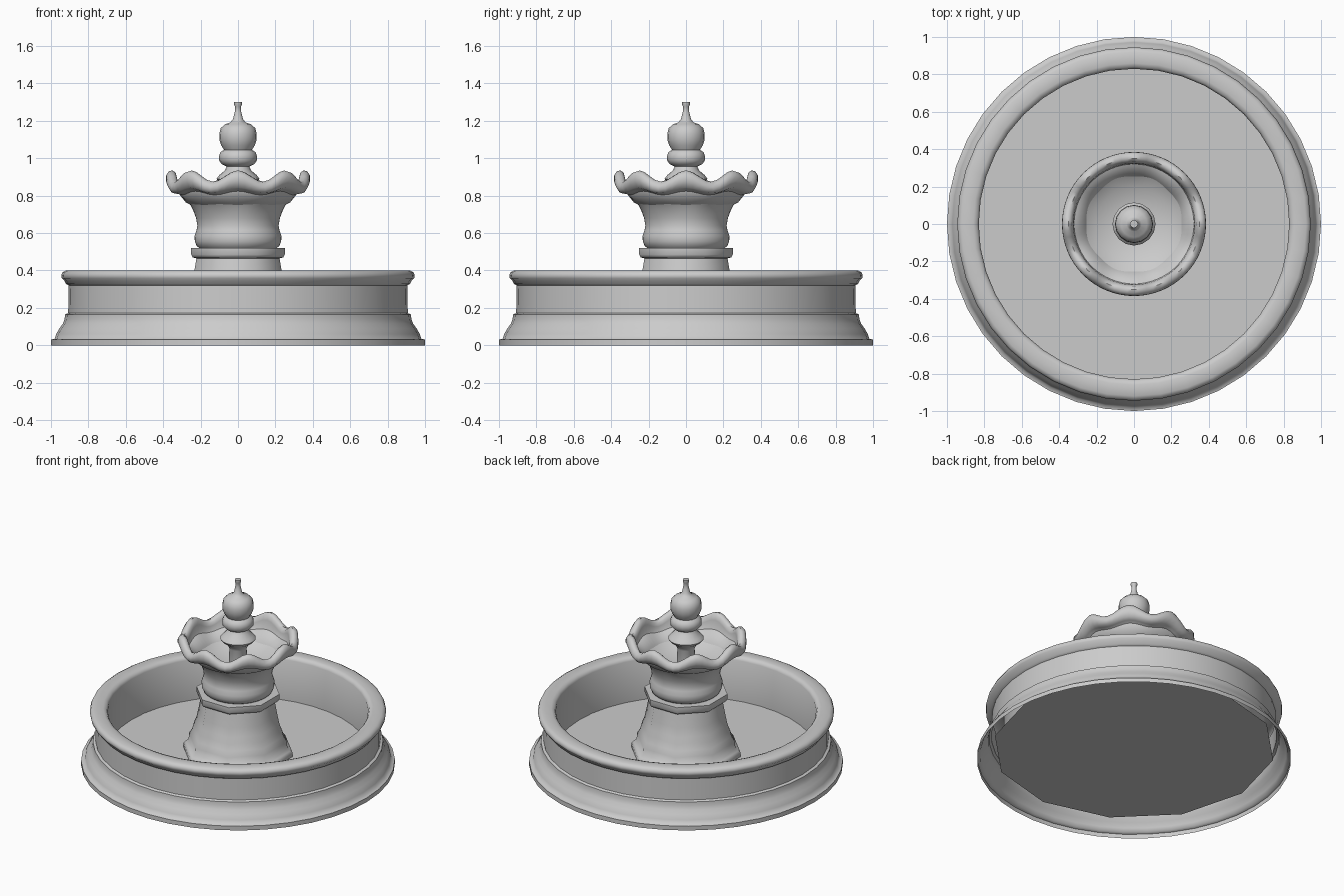
import bpy, bmesh, math


def lathe(name, profile, sides, phase=0.0, scale=1.0, waves=None, angle=35):
    """Revolve (radius, z[, wave weight]) points about z; a zero radius closes the end."""
    bm = bmesh.new()
    rings = []
    for p in profile:
        r, z = p[0] * scale, p[1]
        weight = p[2] if len(p) > 2 else 0.0
        if r == 0:
            rings.append([bm.verts.new((0, 0, z))])
            continue
        ring = []
        for i in range(sides):
            a = 2 * math.pi * i / sides + phase
            dz = weight * waves * math.cos(8 * a) if waves else 0.0
            ring.append(bm.verts.new((r * math.cos(a), r * math.sin(a), z + dz)))
        rings.append(ring)
    for lo, hi in zip(rings, rings[1:]):
        for i in range(sides):
            j = (i + 1) % sides
            if len(lo) == 1:
                bm.faces.new((lo[0], hi[j], hi[i]))
            elif len(hi) == 1:
                bm.faces.new((lo[i], lo[j], hi[0]))
            else:
                bm.faces.new((lo[i], lo[j], hi[j], hi[i]))
    mesh = bpy.data.meshes.new(name)
    bm.to_mesh(mesh)
    bm.free()
    obj = bpy.data.objects.new(name, mesh)
    bpy.context.collection.objects.link(obj)
    bpy.ops.object.select_all(action='DESELECT')
    obj.select_set(True)
    bpy.context.view_layer.objects.active = obj
    bpy.ops.object.shade_smooth_by_angle(angle=math.radians(angle))
    return obj


FLOOR = 0.09

# Round pool wall: moulded skirt, straight wall, rounded coping, inner face
lathe("pool_wall", [
    (1.0, 0), (1.0, 0.03), (0.98, 0.035), (0.972, 0.06), (0.955, 0.09),
    (0.937, 0.115), (0.927, 0.14), (0.925, 0.165), (0.908, 0.172), (0.905, 0.32),
    (0.92, 0.328), (0.928, 0.345), (0.942, 0.358), (0.945, 0.375), (0.938, 0.39),
    (0.92, 0.40), (0.86, 0.40), (0.84, 0.393), (0.83, 0.375), (0.83, FLOOR)],
    40, angle=60)

# Pool floor, a coarse disc that runs under the wall
lathe("pool_floor", [(0.90, FLOOR), (0, FLOOR)], 12)

# Octagonal pedestal with flats facing front; radii are flat-to-centre
lathe("pedestal", [
    (0.33, FLOOR), (0.33, 0.115), (0.318, 0.13), (0.298, 0.145), (0.295, 0.19),
    (0.275, 0.225), (0.265, 0.27), (0.25, 0.31), (0.238, 0.37), (0.228, 0.43),
    (0.222, 0.465), (0.242, 0.47), (0.25, 0.485), (0.25, 0.52), (0, 0.52)],
    8, math.pi / 8, 1 / math.cos(math.pi / 8), angle=50)

# Upper bowl: bulged foot, flaring body, scalloped rolled rim, hollow inside
lathe("scalloped_bowl", [
    (0.20, 0.515), (0.22, 0.53), (0.231, 0.555), (0.232, 0.585), (0.222, 0.615),
    (0.217, 0.64), (0.224, 0.68), (0.24, 0.72, 0.1), (0.262, 0.76, 0.15),
    (0.305, 0.81, 0.3), (0.345, 0.82, 0.4), (0.37, 0.828, 0.5), (0.385, 0.855, 0.8),
    (0.384, 0.88, 1), (0.37, 0.90, 1), (0.35, 0.905, 1), (0.333, 0.892, 1),
    (0.325, 0.865, 0.8), (0.32, 0.81, 0.2), (0.28, 0.765), (0.20, 0.72),
    (0.10, 0.69), (0, 0.69)], 64, waves=0.03, angle=50)

# Centre finial: stem, flared collar, ring, bulb and spout
lathe("finial", [
    (0.06, 0.68), (0.056, 0.82), (0.07, 0.85), (0.105, 0.875), (0.115, 0.89),
    (0.10, 0.91), (0.07, 0.935), (0.06, 0.955), (0.085, 0.967), (0.10, 0.985),
    (0.102, 1.01), (0.094, 1.032), (0.075, 1.045), (0.09, 1.07), (0.10, 1.10),
    (0.10, 1.13), (0.093, 1.16), (0.07, 1.182), (0.04, 1.192), (0.027, 1.21),
    (0.017, 1.25), (0.015, 1.275), (0.021, 1.285), (0.021, 1.30), (0, 1.30)],
    16, angle=50)
